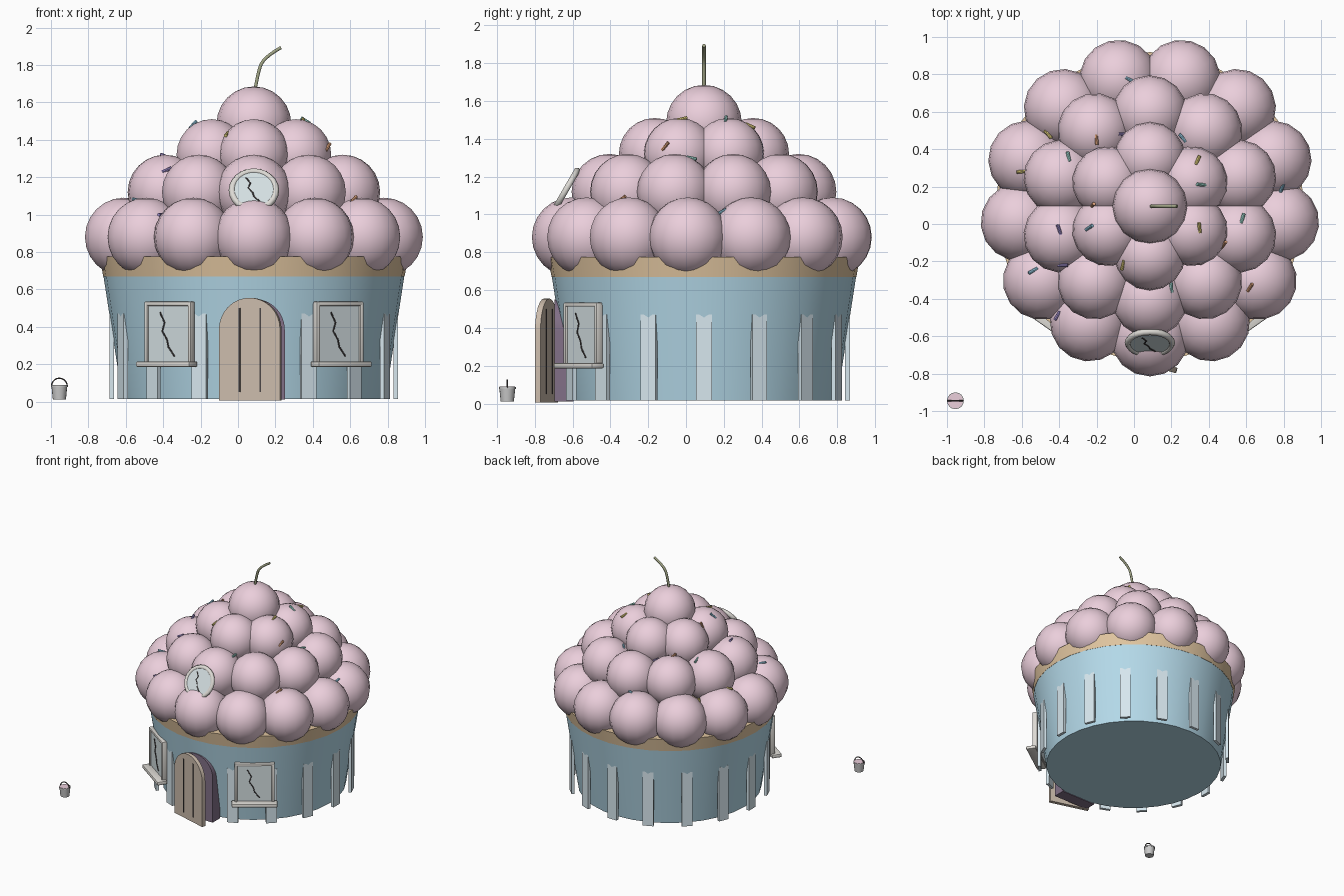
import bpy, bmesh, math, random
from mathutils import Matrix, Vector

if "Cube" in bpy.data.objects:
    bpy.data.objects.remove(bpy.data.objects["Cube"])

CX, CY = 0.085, 0.095          # axis of the cupcake
random.seed(4)

def mat(name, rgb):
    m = bpy.data.materials.new(name)
    m.diffuse_color = (*rgb, 1)
    m.use_nodes = True
    m.node_tree.nodes["Principled BSDF"].inputs["Base Color"].default_value = m.diffuse_color
    return m

PINK = mat("icing_pink", (0.83, 0.62, 0.71))
BLUE = mat("case_blue", (0.46, 0.70, 0.82))
PALE = mat("strip_pale", (0.68, 0.80, 0.86))
TAN = mat("biscuit", (0.75, 0.56, 0.35))
WOOD = mat("door_wood", (0.60, 0.50, 0.41))
DARK = mat("dark_line", (0.07, 0.06, 0.06))
PLUM = mat("doorway_plum", (0.22, 0.16, 0.24))
CREAM = mat("frame_cream", (0.72, 0.70, 0.66))
GLASS = mat("glass", (0.66, 0.74, 0.76))
STEM = mat("stem_green", (0.36, 0.38, 0.24))
METAL = mat("bucket_metal", (0.68, 0.67, 0.68))
SPRINKLE = [mat("sprinkle_%d" % i, c) for i, c in enumerate(
    [(0.80, 0.40, 0.22), (0.36, 0.28, 0.62), (0.30, 0.58, 0.75), (0.75, 0.62, 0.20), (0.35, 0.68, 0.62)])]

def finish(name, bm, material, matrix=Matrix(), smooth=True):
    bmesh.ops.recalc_face_normals(bm, faces=bm.faces[:])
    me = bpy.data.meshes.new(name)
    bm.to_mesh(me)
    bm.free()
    ob = bpy.data.objects.new(name, me)
    bpy.context.collection.objects.link(ob)
    me.materials.append(material)
    ob.matrix_world = matrix
    if smooth:
        bpy.ops.object.select_all(action='DESELECT')
        ob.select_set(True)
        bpy.context.view_layer.objects.active = ob
        bpy.ops.object.shade_smooth_by_angle(angle=math.radians(40))
    return ob

def at(angle, r, z=0.0):
    """Frame on the wall: angle from the front, local -y points outwards."""
    a = math.radians(angle)
    return Matrix.Translation((CX + r * math.sin(a), CY - r * math.cos(a), z)) @ Matrix.Rotation(a, 4, 'Z')

def box(name, size, material, matrix, bevel=0.0):
    bm = bmesh.new()
    bmesh.ops.create_cube(bm, size=1, matrix=Matrix.Diagonal((*size, 1)))
    if bevel:
        bmesh.ops.bevel(bm, geom=bm.edges[:], offset=bevel, segments=2, affect='EDGES', profile=0.5)
    return finish(name, bm, material, matrix, bevel > 0)

def cone(name, r1, r2, depth, segs, material, matrix):
    bm = bmesh.new()
    bmesh.ops.create_cone(bm, cap_ends=True, segments=segs, radius1=r1, radius2=r2, depth=depth)
    return finish(name, bm, material, matrix)

def tube(name, pts, r, material, matrix=Matrix(), kind='POLY'):
    cu = bpy.data.curves.new(name, 'CURVE')
    cu.dimensions = '3D'
    cu.bevel_depth = r
    cu.bevel_resolution = 1
    cu.resolution_u = 4
    cu.use_fill_caps = True
    sp = cu.splines.new(kind)
    sp.points.add(len(pts) - 1)
    for p, co in zip(sp.points, pts):
        p.co = (*co, 1)
    if kind == 'NURBS':
        sp.use_endpoint_u = True
        sp.order_u = 3
    ob = bpy.data.objects.new(name, cu)
    bpy.context.collection.objects.link(ob)
    cu.materials.append(material)
    ob.matrix_world = matrix
    return ob

def arch(name, x0, w, h, t, material, matrix):
    """Round-topped slab, from x0 to x0+w, thickness t along y."""
    r = w / 2
    pts = [(x0, 0), (x0 + w, 0)]
    pts += [(x0 + r + r * math.cos(i * math.pi / 16), h - r + r * math.sin(i * math.pi / 16)) for i in range(17)]
    bm = bmesh.new()
    f = bm.faces.new([bm.verts.new((x, -t / 2, z)) for x, z in pts])
    ex = bmesh.ops.extrude_face_region(bm, geom=[f])
    bmesh.ops.translate(bm, vec=(0, t, 0), verts=[v for v in ex['geom'] if isinstance(v, bmesh.types.BMVert)])
    return finish(name, bm, material, matrix)

# paper case, biscuit rim and vertical strips
cone("cupcake_case", 0.703, 0.805, 0.66, 32, BLUE, Matrix.Translation((CX, CY, 0.345)))
cone("biscuit_rim", 0.806, 0.824, 0.105, 32, TAN, Matrix.Translation((CX, CY, 0.7225)))
for i in range(1, 16):
    box("wall_strip", (0.085, 0.024, 0.455), PALE, at(i * 22.5, 0.759, 0.2425))

# icing balls in shrinking rings
balls = []
for n, ring, r, z in [(13, 0.70, 0.21, 0.88), (10, 0.50, 0.20, 1.12), (6, 0.26, 0.19, 1.32), (1, 0.0, 0.20, 1.485)]:
    for i in range(n):
        m = at(i * 360 / n, ring, z)
        bm = bmesh.new()
        bmesh.ops.create_uvsphere(bm, u_segments=16, v_segments=12, radius=r)
        finish("icing_ball", bm, PINK, m)
        balls.append((m.translation.copy(), r))
tube("cherry_stem", [(0.09, CY, 1.66), (0.105, CY, 1.75), (0.135, CY, 1.84), (0.23, CY, 1.893)], 0.010, STEM, kind='NURBS')

# sprinkles lying on the icing surface
spots = [(-.28, .90), (.07, .93), (-.02, .77), (-.46, .48), (-.35, .36), (-.20, .45), (-.06, .48), (.26, .46), (.34, .34),
         (.36, .21), (-.22, .10), (-.40, -.03), (-.24, -.02), (.35, -.02), (.58, .03), (.48, -.11), (-.38, -.22), (-.54, -.25),
         (-.06, -.22), (.20, -.34), (.62, -.34), (-.41, -.49), (.79, .19), (-.60, .28), (.72, -.51), (.23, -.77)]
for k, (x, y) in enumerate(spots):
    best = None
    for c, r in balls:
        d2 = r * r - (x - c.x) ** 2 - (y - c.y) ** 2
        if d2 > 0 and (best is None or c.z + math.sqrt(d2) > best[0].z):
            p = Vector((x, y, c.z + math.sqrt(d2)))
            best = (p, (p - c).normalized())
    if best:
        p, nrm = best
        tilt = Vector([random.uniform(-1, 1) for _ in range(3)])
        axis = (nrm.cross(tilt).normalized() + 0.3 * nrm).normalized()
        cone("sprinkle", 0.009, 0.009, 0.055, 8, SPRINKLE[k % 5],
             Matrix.Translation(p) @ axis.to_track_quat('Z', 'Y').to_matrix().to_4x4())

# doorway and half-open plank door hinged on its left
arch("doorway", CX - 0.165, 0.33, 0.54, 0.10, PLUM, Matrix.Translation((0, -0.645, 0.01)))
hinge = Matrix.Translation((-0.098, -0.69, 0.005)) @ Matrix.Rotation(math.radians(-16), 4, 'Z')
arch("door", 0, 0.34, 0.55, 0.03, WOOD, hinge)
for x in (0.115, 0.23):
    box("plank_gap", (0.008, 0.036, 0.45), DARK, hinge @ Matrix.Translation((x, 0, 0.27)))

# square windows with frame, cracked glass and sill
CRACK = [(-0.055, 0.115), (-0.025, 0.06), (-0.04, 0.015), (-0.01, -0.03), (0.0, -0.07), (0.04, -0.12)]
for a in (-35.2, 35.2):
    w = at(a, 0.783, 0.362)
    box("window_pane", (0.29, 0.022, 0.335), GLASS, w @ Matrix.Translation((0, 0.003, 0)))
    for s in (-1, 1):
        box("frame_side", (0.022, 0.04, 0.345), CREAM, w @ Matrix.Translation((s * 0.142, 0, 0)), 0.006)
        box("frame_rail", (0.30, 0.04, 0.022), CREAM, w @ Matrix.Translation((0, 0, s * 0.161)), 0.006)
    box("window_sill", (0.35, 0.08, 0.03), CREAM, at(a, 0.81, 0.2), 0.008)
    tube("window_crack", [(x, -0.010, z) for x, z in CRACK], 0.004, DARK, w)

# round attic window leaning on the icing
lean = Matrix.Translation((CX, -0.635, 1.13)) @ Matrix.Rotation(math.radians(60), 4, 'X')
cone("round_glass", 0.118, 0.118, 0.02, 24, GLASS, lean)
ring = [(0.117 * math.cos(i * math.pi / 12), 0.117 * math.sin(i * math.pi / 12), 0) for i in range(24)]
tube("round_frame", ring, 0.018, CREAM, lean).data.splines[0].use_cyclic_u = True
tube("round_crack", [(x * 0.75, z * 0.62, 0.011) for x, z in CRACK], 0.004, DARK, lean)

# little bucket with pink icing
bk = Matrix.Translation((-0.955, -0.945, 0))
cone("bucket", 0.035, 0.043, 0.075, 16, METAL, bk @ Matrix.Translation((0, 0, 0.0495)))
cone("bucket_rim", 0.045, 0.045, 0.010, 16, METAL, bk @ Matrix.Translation((0, 0, 0.083)))
cone("bucket_icing", 0.041, 0.041, 0.008, 16, PINK, bk @ Matrix.Translation((0, 0, 0.086)))
tube("bucket_handle", [(0.042 * math.cos(i * math.pi / 10), 0, 0.083 + 0.042 * math.sin(i * math.pi / 10)) for i in range(11)],
     0.004, DARK, bk)
